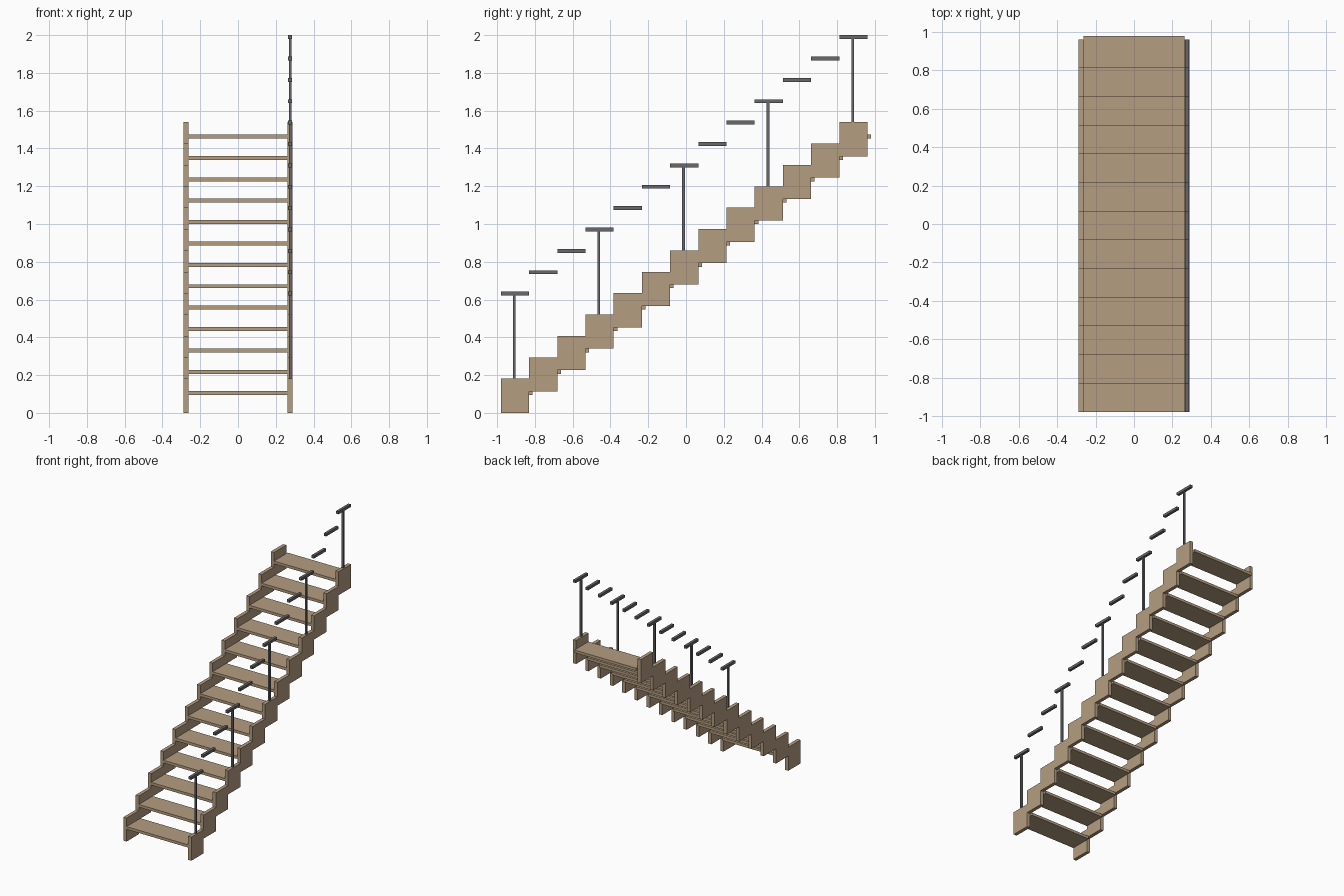
import bpy, bmesh

if "Cube" in bpy.data.objects:
    bpy.data.objects.remove(bpy.data.objects["Cube"])

N = 13                      # steps
Y0, RUN = -0.98, 0.1493     # front edge and going
RISE, BLOCK = 0.1132, 0.181
X_IN, X_OUT = 0.262, 0.289


def material(name, colour):
    m = bpy.data.materials.new(name)
    m.diffuse_color = colour
    m.use_nodes = True
    m.node_tree.nodes["Principled BSDF"].inputs["Base Color"].default_value = m.diffuse_color
    return m


wood = material("wood", (0.46, 0.34, 0.22, 1))
metal = material("dark_metal", (0.14, 0.14, 0.15, 1))


def finish(name, bm, mat):
    bmesh.ops.recalc_face_normals(bm, faces=bm.faces)
    me = bpy.data.meshes.new(name)
    bm.to_mesh(me)
    bm.free()
    me.materials.append(mat)
    ob = bpy.data.objects.new(name, me)
    bpy.context.collection.objects.link(ob)
    return ob


def box(name, x, y, z, mat):
    bm = bmesh.new()
    bmesh.ops.create_cube(bm, size=1)
    for v in bm.verts:
        v.co = [r[0] if c < 0 else r[1] for c, r in zip(v.co, (x, y, z))]
    return finish(name, bm, mat)


# stepped side stringers: zigzag outline extruded sideways
top, bottom = [], []
for i in range(N):
    for y in (Y0 + i * RUN, Y0 + (i + 1) * RUN):
        bottom.append((y, i * RISE))
        top.append((y, i * RISE + BLOCK))
outline = bottom + top[::-1]
for side, x0, x1 in (("left", -X_OUT, -X_IN), ("right", X_IN, X_OUT)):
    bm = bmesh.new()
    face = bm.faces.new([bm.verts.new((x0, y, z)) for y, z in outline])
    ext = bmesh.ops.extrude_face_region(bm, geom=[face])
    for v in ext["geom"]:
        if isinstance(v, bmesh.types.BMVert):
            v.co.x = x1
    finish(side + "_stringer", bm, wood)

for i in range(N):
    y, z = Y0 + i * RUN, i * RISE
    # tread, overlapping the next one a little at the back
    box(f"tread_{i + 1}", (-X_IN, X_IN), (y, y + RUN + 0.019),
        (z + 0.094, z + 0.115), wood)
    # short handrail segment above each step
    box(f"handrail_{i + 1}", (0.266, 0.287), (y, y + RUN),
        (z + 0.621, z + 0.6416), metal)
    # post on every third step
    if i % 3 == 0:
        c = y + RUN / 2 - 0.004
        box(f"post_{i + 1}", (0.2695, 0.2835), (c - 0.007, c + 0.007),
            (z + BLOCK, z + 0.621), metal)
